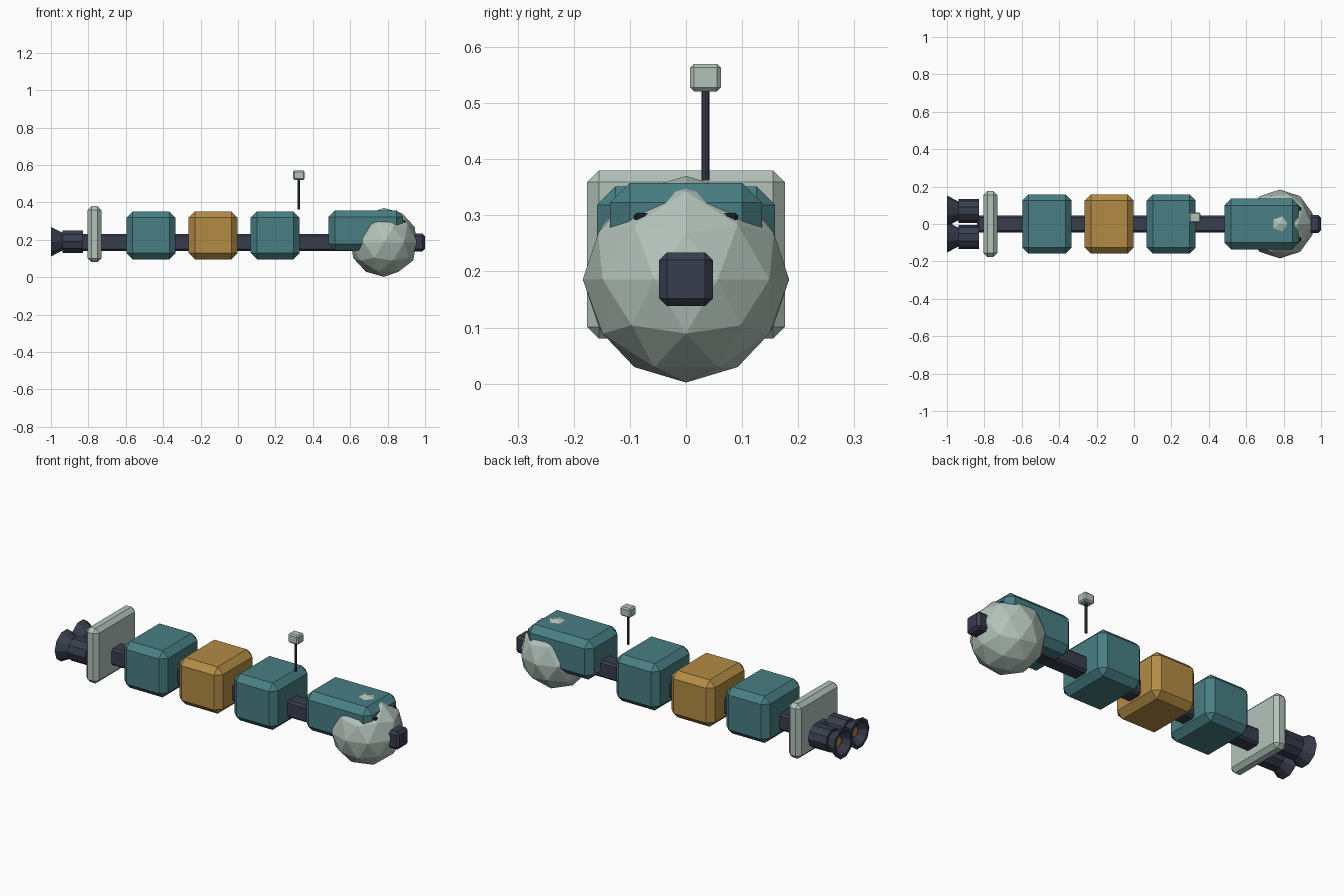
import bpy
import bmesh
import math
from mathutils import Matrix

default = bpy.data.objects.get("Cube")
if default:
    bpy.data.objects.remove(default, do_unlink=True)


def material(name, r, g, b):
    mat = bpy.data.materials.new(name)
    mat.use_nodes = True
    mat.diffuse_color = (r, g, b, 1)
    mat.node_tree.nodes["Principled BSDF"].inputs["Base Color"].default_value = (r, g, b, 1)
    return mat


TEAL = material("teal hull", 0.065, 0.21, 0.23)
OCHRE = material("ochre hull", 0.45, 0.26, 0.06)
PALE = material("pale grey", 0.45, 0.54, 0.49)
DARK = material("dark metal", 0.04, 0.047, 0.075)
GLASS = material("dark glass", 0.012, 0.016, 0.026)


def finish(name, bm, mat):
    bmesh.ops.recalc_face_normals(bm, faces=bm.faces)
    mesh = bpy.data.meshes.new(name)
    bm.to_mesh(mesh)
    bm.free()
    mesh.materials.append(mat)
    obj = bpy.data.objects.new(name, mesh)
    bpy.context.scene.collection.objects.link(obj)
    return obj


def box(name, x, y, z, mat, chamfer):
    """Chamfered box from (low, high) ranges."""
    bm = bmesh.new()
    bmesh.ops.create_cube(bm, size=1)
    for v in bm.verts:
        v.co = [(lo + hi) / 2 + c * (hi - lo) for c, (lo, hi) in zip(v.co, (x, y, z))]
    obj = finish(name, bm, mat)
    mod = obj.modifiers.new("chamfer", 'BEVEL')
    mod.width = chamfer
    mod.segments = 1
    mod.limit_method = 'ANGLE'
    return obj


def lathe(name, profile, y, z, mat, sides=10):
    """Turn (x, radius) points about an axis along x, closing both ends."""
    bm = bmesh.new()
    rings = []
    for x, r in profile:
        angles = [2 * math.pi * i / sides for i in range(sides)]
        rings.append([bm.verts.new((x, y + r * math.cos(a), z + r * math.sin(a))) for a in angles])
    for a, b in zip(rings, rings[1:]):
        for i in range(sides):
            j = (i + 1) % sides
            bm.faces.new((a[i], a[j], b[j], b[i]))
    bm.faces.new(rings[0])
    bm.faces.new(rings[-1])
    return finish(name, bm, mat)


AXIS = 0.186

# Spine and docking port
box("spine", (-0.84, 0.8), (-0.045, 0.045), (AXIS - 0.046, AXIS + 0.046), DARK, 0.011)
box("docking_port", (0.92, 1.0), (-0.048, 0.048), (AXIS - 0.048, AXIS + 0.048), DARK, 0.014)

# Cargo modules
for name, x, mat in (("rear", -0.465, TEAL), ("middle", -0.133, OCHRE), ("forward", 0.199, TEAL)):
    box(name + "_module", (x - 0.131, x + 0.131), (-0.159, 0.159), (0.096, 0.351), mat, 0.033)

# Command section: cabin, faceted bow and windscreen
box("cabin", (0.484, 0.883), (-0.135, 0.135), (0.143, 0.358), TEAL, 0.035)
bm = bmesh.new()
bmesh.ops.create_icosphere(bm, subdivisions=2, radius=0.184,
                           matrix=Matrix.Translation((0.78, 0, AXIS)))
finish("bow_sphere", bm, PALE)
box("windscreen", (0.87, 0.895), (-0.093, 0.093), (0.265, 0.304), GLASS, 0.005)

# Rear shield
box("shield_plate", (-0.805, -0.731), (-0.176, 0.176), (0.08, 0.38), PALE, 0.021)

# Twin engines with hollow nozzles
for side, y in (("left", 0.07), ("right", -0.07)):
    lathe(side + "_engine", [(-0.83, 0.064), (-0.938, 0.064)], y, 0.19, DARK)
    lathe(side + "_nozzle", [(-0.93, 0.045), (-1.0, 0.083), (-1.0, 0.066), (-0.96, 0.035)],
          y, 0.19, DARK)
    lathe(side + "_glow", [(-0.955, 0.027), (-0.97, 0.027)], y, 0.19, OCHRE)

# Antenna
box("antenna_head", (0.294, 0.356), (0.007, 0.062), (0.521, 0.57), PALE, 0.007)
bm = bmesh.new()
bmesh.ops.create_cone(bm, cap_ends=True, segments=8, radius1=0.007, radius2=0.007, depth=0.17,
                      matrix=Matrix.Translation((0.325, 0.0345, 0.447)))
finish("antenna_mast", bm, DARK)
